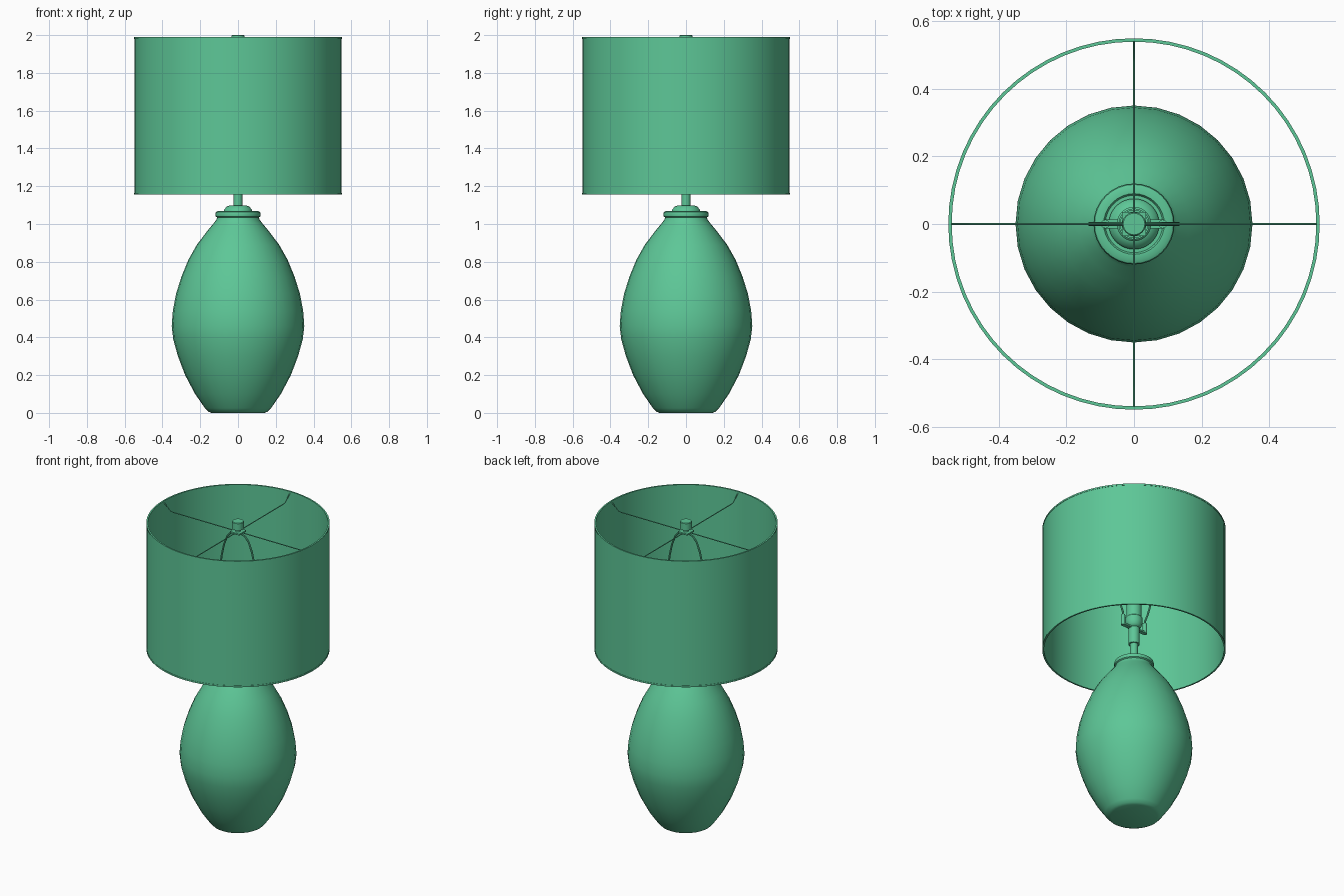
import bpy, bmesh, math
from mathutils import Matrix, Vector

cube = bpy.data.objects.get("Cube")
if cube:
    bpy.data.objects.remove(cube, do_unlink=True)

green = bpy.data.materials.new("soft_green")
green.use_nodes = True
COLOUR = (0.11, 0.57, 0.31, 1)
green.diffuse_color = COLOUR
green.node_tree.nodes["Principled BSDF"].inputs["Base Color"].default_value = COLOUR


def finish(name, bm, smooth=True):
    bmesh.ops.recalc_face_normals(bm, faces=bm.faces)
    mesh = bpy.data.meshes.new(name)
    bm.to_mesh(mesh)
    bm.free()
    mesh.materials.append(green)
    obj = bpy.data.objects.new(name, mesh)
    bpy.context.collection.objects.link(obj)
    if smooth:
        bpy.ops.object.select_all(action='DESELECT')
        obj.select_set(True)
        bpy.context.view_layer.objects.active = obj
        bpy.ops.object.shade_smooth_by_angle(angle=math.radians(40))
    return obj


def lathe(name, profile, sides=32, closed=False, x=0):
    """Spin (radius, z) points about a vertical axis."""
    bm = bmesh.new()
    verts = [bm.verts.new((r, 0, z)) for r, z in profile]
    edges = [bm.edges.new(p) for p in zip(verts, verts[1:])]
    if closed:
        edges.append(bm.edges.new((verts[-1], verts[0])))
    bmesh.ops.spin(bm, geom=verts + edges, cent=(0, 0, 0), axis=(0, 0, 1),
                   angle=math.tau, steps=sides, use_duplicate=False)
    bmesh.ops.remove_doubles(bm, verts=bm.verts, dist=1e-5)
    bmesh.ops.translate(bm, verts=bm.verts, vec=(x, 0, 0))
    return finish(name, bm)


def wire(name, points, radius, sides=8, turn=0):
    """Sweep a round section along a path in the xz plane."""
    bm = bmesh.new()
    pts = [Vector((x, 0, z)) for x, z in points]
    rings = []
    for i, p in enumerate(pts):
        t = (pts[min(i + 1, len(pts) - 1)] - pts[max(i - 1, 0)]).normalized()
        side = Vector((0, 1, 0))
        up = t.cross(side)
        rings.append([bm.verts.new(p + radius * (math.cos(a) * side + math.sin(a) * up))
                      for a in (math.tau * k / sides for k in range(sides))])
    for a, b in zip(rings, rings[1:]):
        for k in range(sides):
            j = (k + 1) % sides
            bm.faces.new((a[k], a[j], b[j], b[k]))
    bm.faces.new(rings[0])
    bm.faces.new(rings[-1])
    bmesh.ops.rotate(bm, verts=bm.verts, cent=(0, 0, 0), matrix=Matrix.Rotation(turn, 3, 'Z'))
    return finish(name, bm)


def box(name, size, z):
    bm = bmesh.new()
    bmesh.ops.create_cube(bm, size=1)
    bmesh.ops.scale(bm, verts=bm.verts, vec=size)
    bmesh.ops.translate(bm, verts=bm.verts, vec=(0, 0, z))
    return finish(name, bm, smooth=False)


# Egg-shaped base with rolled collar
lathe("base_body", [
    (0, 0), (0.14, 0), (0.158, 0.007), (0.175, 0.025), (0.227, 0.1), (0.28, 0.2),
    (0.318, 0.3), (0.343, 0.39), (0.351, 0.46), (0.345, 0.54), (0.328, 0.63),
    (0.3, 0.72), (0.263, 0.81), (0.218, 0.89), (0.165, 0.96), (0.128, 1.005),
    (0.115, 1.022), (0.111, 1.035), (0.118, 1.04), (0.12, 1.052), (0.117, 1.063),
    (0.107, 1.068), (0.09, 1.068), (0.085, 1.06), (0, 1.06)])

# Metal cap, stem and lamp socket
lathe("base_cap", [(0, 1.055), (0.075, 1.055), (0.075, 1.073), (0.07, 1.08),
                   (0.06, 1.092), (0.045, 1.098), (0, 1.098)])
lathe("stem", [(0, 1.09), (0.024, 1.09), (0.024, 1.2), (0, 1.2)], 16)
lathe("stem_sleeve", [(0, 1.19), (0.034, 1.19), (0.034, 1.3), (0, 1.3)], 24)
lathe("socket", [(0, 1.3), (0.03, 1.302), (0.044, 1.315), (0.051, 1.34), (0.051, 1.37),
                 (0.046, 1.375), (0.046, 1.5), (0.041, 1.5), (0.041, 1.4), (0, 1.4)], 24)

# Harp and the saddle that carries it
box("harp_saddle", (0.18, 0.026, 0.01), 1.3)
for x, side in ((0.085, "left"), (-0.085, "right")):
    lathe(side + "_harp_ferrule", [(0, 1.295), (0.013, 1.295), (0.013, 1.365), (0, 1.365)], 12, x=x)
half = [(0.085, 1.3), (0.085, 1.38), (0.105, 1.43), (0.126, 1.5), (0.132, 1.58),
        (0.13, 1.66), (0.12, 1.74), (0.102, 1.82), (0.078, 1.88), (0.05, 1.912), (0.02, 1.92)]
wire("harp", half + [(-x, z) for x, z in reversed(half)], 0.006)

# Hub, finial and four spider arms
box("hub_plate", (0.07, 0.07, 0.01), 1.93)
lathe("finial", [(0, 1.915), (0.018, 1.915), (0.018, 1.95), (0.035, 1.952),
                 (0.035, 1.997), (0.032, 2.0), (0, 2.0)], 24)
for i in range(4):
    wire("spider_arm_%d" % (i + 1), [(0.0, 1.93), (0.48, 1.93), (0.493, 1.933), (0.546, 1.98)],
         0.003, 6, math.pi / 2 * i)

# Thin drum shade with slim rims
lathe("shade", [(0.541, 1.157), (0.548, 1.157), (0.548, 1.985), (0.541, 1.985)], 64, closed=True)
for name, z in (("shade_top_rim", 1.979), ("shade_bottom_rim", 1.155)):
    lathe(name, [(0.54, z), (0.55, z), (0.55, z + 0.01), (0.54, z + 0.01)], 64, closed=True)
